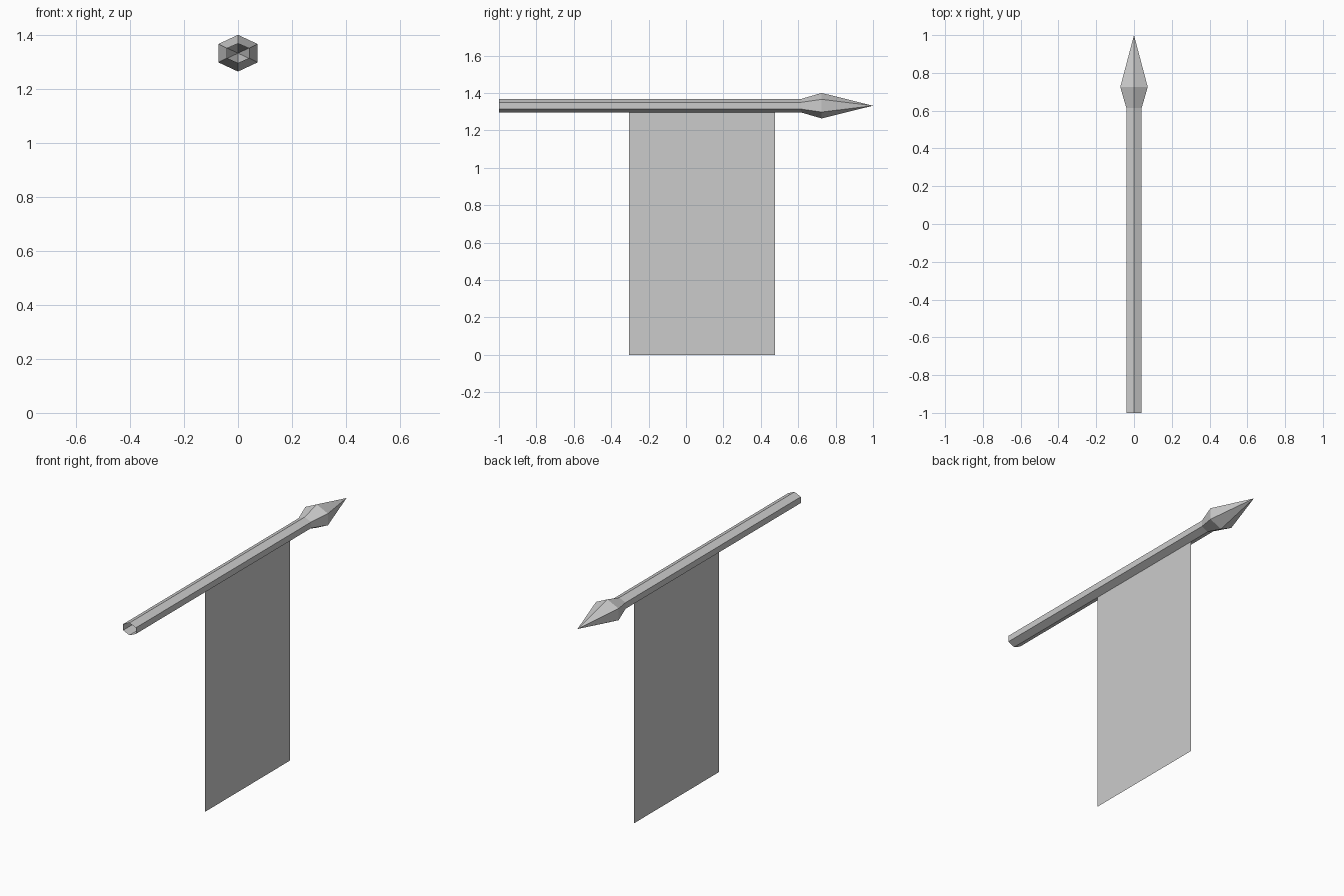
import bpy, bmesh
from math import cos, sin, radians

cube = bpy.data.objects.get("Cube")
if cube:
    bpy.data.objects.remove(cube, do_unlink=True)

GREY = (0.6, 0.6, 0.6, 1)
mat = bpy.data.materials.new("plain grey")
mat.use_nodes = True
mat.diffuse_color = GREY
mat.node_tree.nodes["Principled BSDF"].inputs["Base Color"].default_value = GREY

AXIS_Z = 1.332


def add_object(name, bm, fix_normals=True):
    if fix_normals:
        bmesh.ops.recalc_face_normals(bm, faces=bm.faces)
    mesh = bpy.data.meshes.new(name)
    bm.to_mesh(mesh)
    bm.free()
    mesh.materials.append(mat)
    bpy.context.collection.objects.link(bpy.data.objects.new(name, mesh))


def hex_ring(bm, y, rx, rz):
    """Six-sided ring around the pole axis with a corner at the top."""
    angles = [radians(90 + 60 * i) for i in range(6)]
    return [bm.verts.new((rx * cos(a), y, AXIS_Z + rz * sin(a))) for a in angles]


def bridge(bm, a, b):
    for i in range(6):
        j = (i + 1) % 6
        bm.faces.new((a[i], a[j], b[j], b[i]))


# Hollow pole, open at the front end
bm = bmesh.new()
bridge(bm, hex_ring(bm, -1, 0.047, 0.036), hex_ring(bm, 0.615, 0.047, 0.036))
add_object("pole", bm)

# Spear head: flared collar, then a long point
bm = bmesh.new()
base = hex_ring(bm, 0.615, 0.047, 0.036)
wide = hex_ring(bm, 0.725, 0.084, 0.068)
bridge(bm, base, wide)
tip = bm.verts.new((0, 1, AXIS_Z))
for i in range(6):
    bm.faces.new((wide[i], wide[(i + 1) % 6], tip))
add_object("spear_head", bm)

# Flat banner hanging under the pole, facing -x
bm = bmesh.new()
corners = [(-0.305, 0), (-0.305, 1.297), (0.477, 1.297), (0.477, 0)]
bm.faces.new([bm.verts.new((0, y, z)) for y, z in reversed(corners)])
add_object("banner", bm, False)
